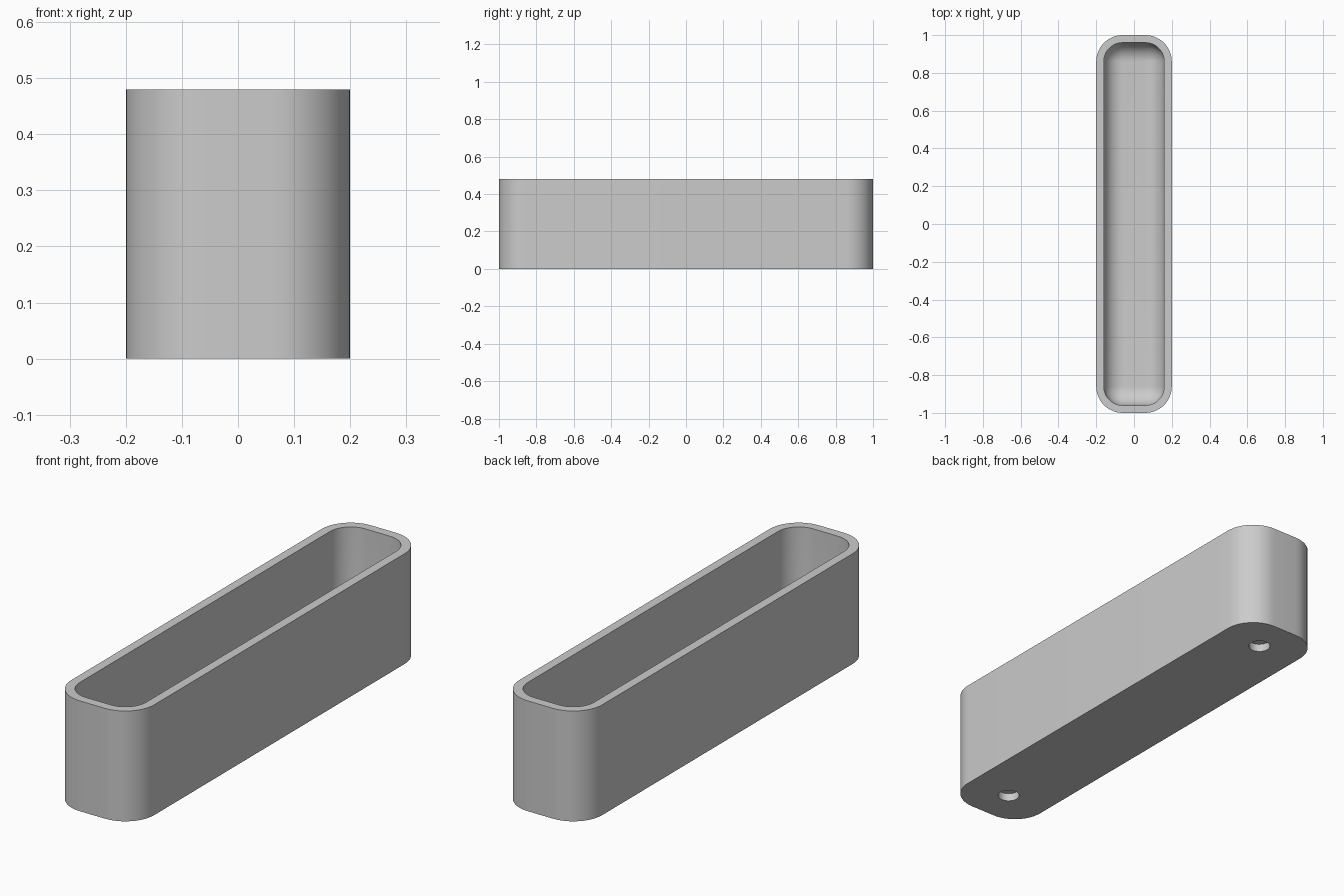
import bpy
import bmesh
import math

if "Cube" in bpy.data.objects:
    bpy.data.objects.remove(bpy.data.objects["Cube"], do_unlink=True)

HALF_X, HALF_Y, HEIGHT = 0.2, 1.0, 0.48
CORNER, WALL, FLOOR, FILLET = 0.14, 0.04, 0.06, 0.1
STEPS = 12

grey = bpy.data.materials.new("plain grey")
grey.use_nodes = True
colour = (0.6, 0.6, 0.6, 1)
grey.diffuse_color = colour
grey.node_tree.nodes["Principled BSDF"].inputs["Base Color"].default_value = colour


def ring(bm, inset, z):
    """Rounded rectangle of vertices, moved inward from the outer outline."""
    radius = max(CORNER - inset, 0.003)
    cx, cy = HALF_X - inset - radius, HALF_Y - inset - radius
    verts = []
    for quarter, (sx, sy) in enumerate([(1, 1), (-1, 1), (-1, -1), (1, -1)]):
        for i in range(STEPS + 1):
            a = (quarter + i / STEPS) * math.pi / 2
            verts.append(bm.verts.new((sx * cx + radius * math.cos(a),
                                       sy * cy + radius * math.sin(a), z)))
    return verts


# Trough: outer wall, rim, inner wall, then a rounded transition to the floor
section = [(0, 0), (0, HEIGHT), (WALL, HEIGHT)]
for i in range(STEPS + 1):
    a = i / STEPS * math.pi / 2
    section.append((WALL + FILLET * (1 - math.cos(a)),
                    FLOOR + FILLET * (1 - math.sin(a))))

bm = bmesh.new()
rings = [ring(bm, inset, z) for inset, z in section]
for low, high in zip(rings, rings[1:]):
    for i in range(len(low)):
        j = (i + 1) % len(low)
        bm.faces.new((low[i], low[j], high[j], high[i]))
bm.faces.new(rings[0][::-1])
bm.faces.new(rings[-1])
bmesh.ops.recalc_face_normals(bm, faces=bm.faces)
mesh = bpy.data.meshes.new("trough")
bm.to_mesh(mesh)
bm.free()
mesh.materials.append(grey)
trough = bpy.data.objects.new("trough", mesh)
bpy.context.collection.objects.link(trough)

# Two shallow round sockets in the underside
for side in (-1, 1):
    bpy.ops.mesh.primitive_cylinder_add(vertices=32, radius=0.045, depth=0.07,
                                        location=(0, side * 0.83, 0))
    cutter = bpy.context.object
    cutter.name = "socket_cutter"
    cutter.hide_render = True
    cutter.data.materials.append(grey)
    bpy.ops.object.select_all(action="DESELECT")
    trough.select_set(True)
    bpy.context.view_layer.objects.active = trough
    cut = trough.modifiers.new("socket", "BOOLEAN")
    cut.operation = "DIFFERENCE"
    cut.solver = "EXACT"
    cut.object = cutter
    bpy.ops.object.modifier_apply(modifier=cut.name)
    bpy.data.objects.remove(cutter, do_unlink=True)

bpy.ops.object.shade_smooth_by_angle(angle=math.radians(35))
